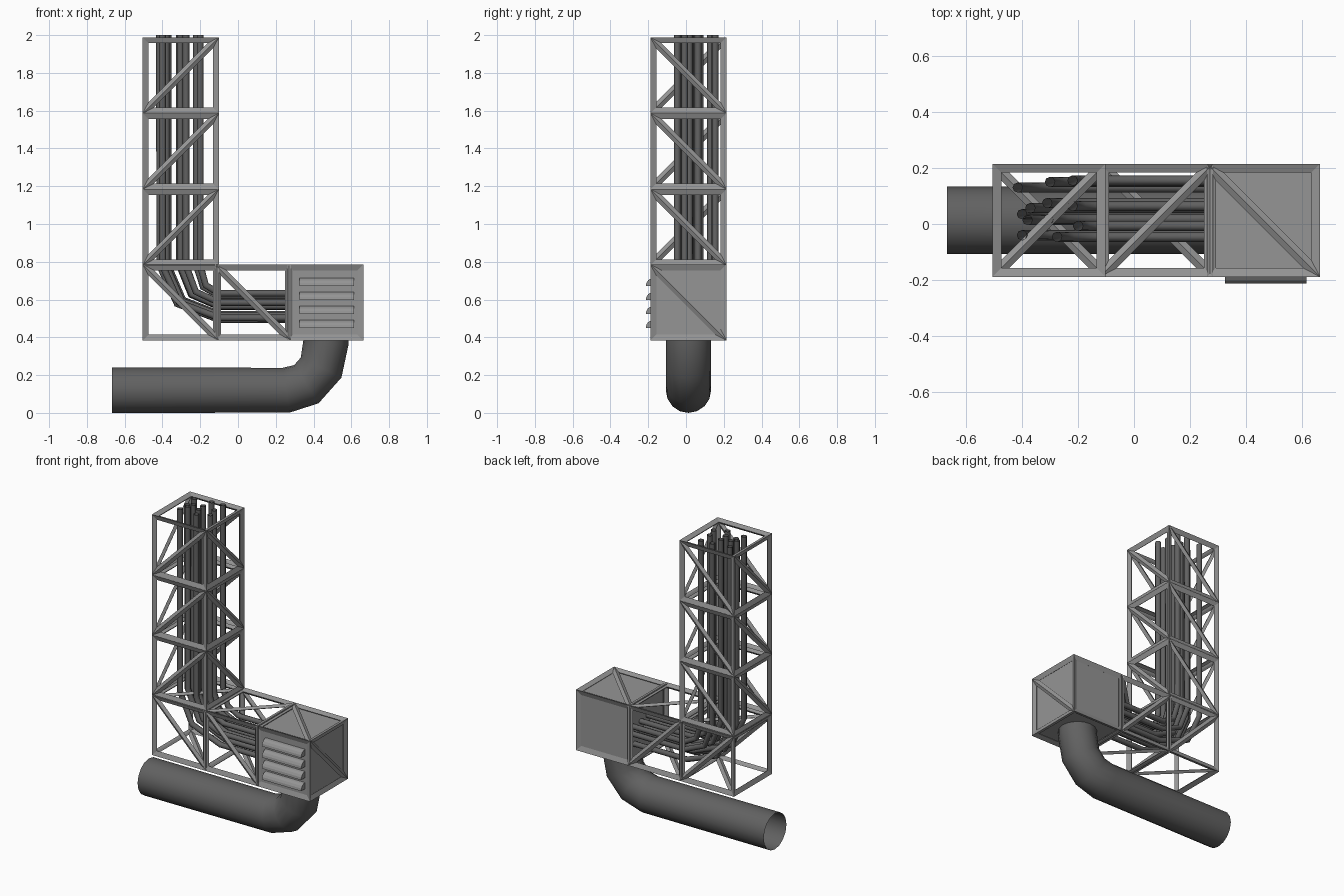
import bpy, bmesh, math
from mathutils import Vector, Matrix

if "Cube" in bpy.data.objects:
    bpy.data.objects.remove(bpy.data.objects["Cube"])

S = 0.19       # half size of a truss cell
T = 0.04       # strut thickness
YC = 0.013     # shared centre line in y

def grey(name, v):
    mat = bpy.data.materials.new(name)
    mat.diffuse_color = (v, v, v, 1)
    mat.use_nodes = True
    mat.node_tree.nodes["Principled BSDF"].inputs["Base Color"].default_value = mat.diffuse_color
    return mat

STEEL = grey("steel_grey", 0.3)
DARK = grey("dark_grey", 0.12)

def add_object(name, mesh, mat):
    ob = bpy.data.objects.new(name, mesh)
    mesh.materials.clear()
    mesh.materials.append(mat)
    bpy.context.collection.objects.link(ob)
    return ob

def truss_cell(name, centre, diagonals, rot=Matrix.Identity(4)):
    """Cube with chosen face diagonals, turned into struts."""
    bm = bmesh.new()
    bmesh.ops.create_cube(bm, size=2 * S)
    find = lambda s: min(bm.verts, key=lambda v: (v.co - Vector(s) * S).length)
    for a, b in diagonals:
        bmesh.ops.connect_verts(bm, verts=[find(a), find(b)])
    bm.transform(Matrix.Translation(centre) @ rot)
    bmesh.ops.recalc_face_normals(bm, faces=bm.faces)
    me = bpy.data.meshes.new(name)
    bm.to_mesh(me)
    bm.free()
    mod = add_object(name, me, STEEL).modifiers.new("struts", 'WIREFRAME')
    mod.thickness = T
    mod.offset = 0
    mod.use_even_offset = True
    mod.use_relative_offset = False
    mod.use_replace = True
    mod.use_boundary = True

def tube(name, paths, radius, res):
    """Open round tubes along one or more point paths."""
    cu = bpy.data.curves.new(name + "_path", 'CURVE')
    cu.dimensions = '3D'
    cu.bevel_depth = radius
    cu.bevel_resolution = res
    for pts in paths:
        sp = cu.splines.new('POLY')
        sp.points.add(len(pts) - 1)
        for p, co in zip(sp.points, pts):
            p.co = (*co, 1)
    tmp = bpy.data.objects.new(name + "_tmp", cu)
    me = bpy.data.meshes.new_from_object(tmp)
    me.name = name
    bpy.data.objects.remove(tmp)
    return add_object(name, me, DARK)

# Truss: three upright cells, two lying cells, one enclosed cell
sides = [((-1, -1, -1), (1, -1, 1)), ((-1, 1, -1), (1, 1, 1)),
         ((1, -1, 1), (1, 1, -1)), ((-1, -1, -1), (-1, 1, 1))]
for i, z in enumerate((1.787, 1.385, 0.983)):
    truss_cell(f"tower_cell_{i + 1}", (-0.303, YC, z), sides)
lay = Matrix.Rotation(math.radians(90), 4, 'Y')
for i, x in enumerate((-0.303, 0.08)):
    truss_cell(f"base_cell_{i + 1}", (x, YC, 0.585), sides, lay)
truss_cell("box_frame", (0.462, YC, 0.585),
           [((1, -1, 1), (1, 1, -1)), ((-1, 1, 1), (1, -1, 1))])

# Junction box panels, slightly recessed inside the last cell
bm = bmesh.new()
bmesh.ops.create_cube(bm, size=1, matrix=Matrix.Translation((0.468, YC, 0.585))
                      @ Matrix.Diagonal((0.356, 0.368, 0.368, 1)))
me = bpy.data.meshes.new("junction_box")
bm.to_mesh(me)
bm.free()
add_object("junction_box", me, STEEL)

# Quarter-round vent louvers on the front
bm = bmesh.new()
for z in (0.672, 0.598, 0.524, 0.450):
    prof = [(-0.168, z)] + [(-0.172 - 0.041 * math.cos(a), z + 0.042 * math.sin(a))
                            for a in (math.pi / 2 * k / 4 for k in range(5))]
    prof.append((-0.168, z + 0.042))
    face = bm.faces.new([bm.verts.new((0.325, y, h)) for y, h in prof])
    ext = bmesh.ops.extrude_face_region(bm, geom=[face], use_keep_orig=True)
    bmesh.ops.translate(bm, vec=(0.29, 0, 0),
                        verts=[g for g in ext['geom'] if isinstance(g, bmesh.types.BMVert)])
bmesh.ops.recalc_face_normals(bm, faces=bm.faces)
me = bpy.data.meshes.new("vent_louvers")
bm.to_mesh(me)
bm.free()
add_object("vent_louvers", me, STEEL)

# Large pipe bending up into the box
tube("main_pipe", [[(x, YC, z) for x, z in
     ((-0.667, 0.12), (0.255, 0.12), (0.362, 0.152), (0.44, 0.24), (0.465, 0.37), (0.465, 0.41))]],
     0.12, 6)

# Cable bundle: down the tower, round the corner, into the box
tops = [(-.415, .13), (-.30, .15), (-.22, .155), (-.37, .057), (-.31, .075), (-.22, .064),
        (-.38, .014), (-.305, .018), (-.20, -.007), (-.40, -.04), (-.275, -.046), (-.40, .035)]
cables = []
for x, y in tops:
    zh = 0.49 + (x + 0.42) * 0.65
    bend = [(-0.10 + (x + 0.10) * math.cos(a), y, 0.78 - (0.78 - zh) * math.sin(a))
            for a in (0, math.pi / 4, math.pi / 2)]
    cables.append([(x, y, 2.0)] + bend + [(0.30, y, zh)])
tube("cables", cables, 0.018, 2)
